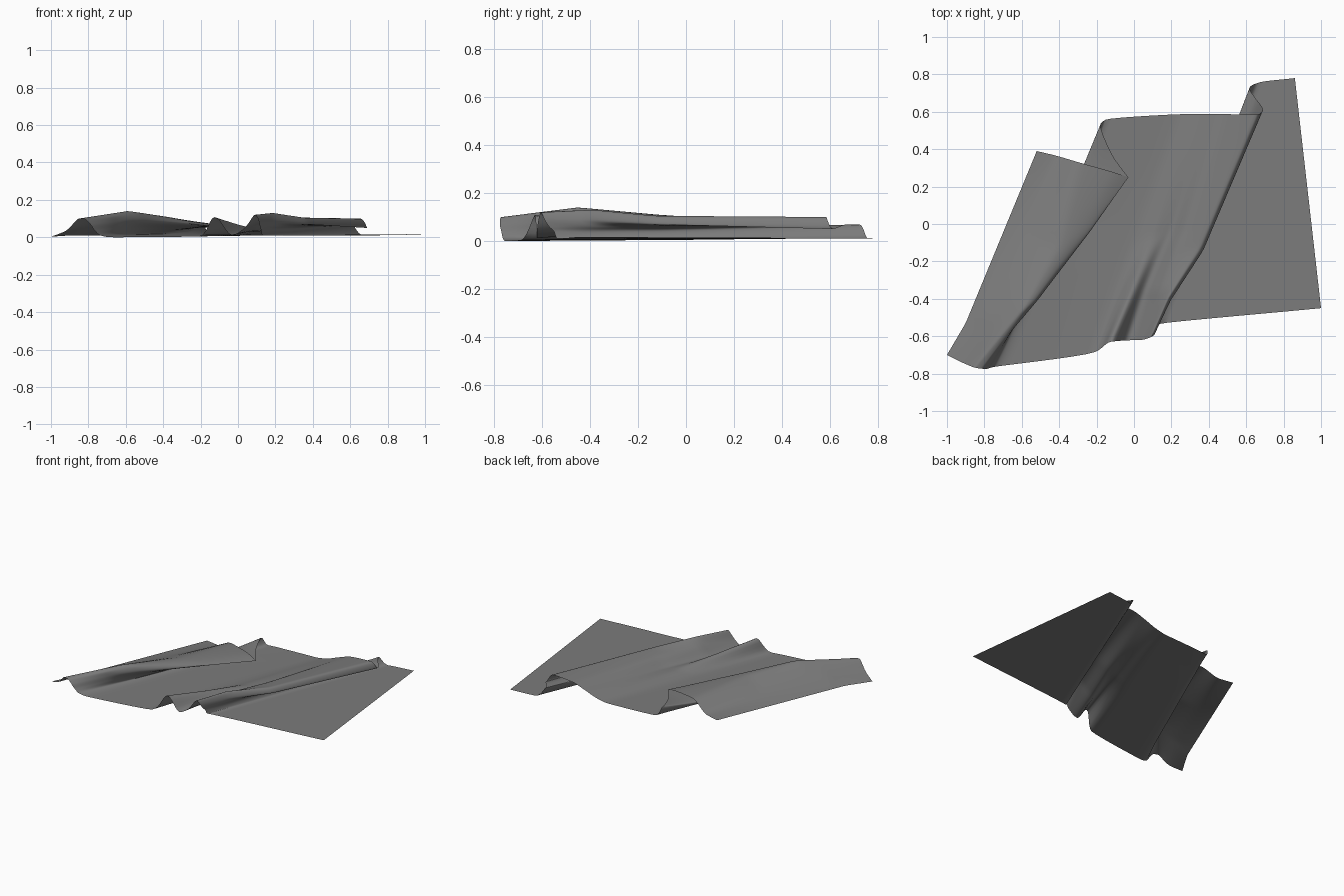
import bpy
import bmesh
from mathutils import Vector

cube = bpy.data.objects.get("Cube")
if cube:
    bpy.data.objects.remove(cube, do_unlink=True)

STEPS_ALONG = 40
STEPS_ACROSS = 6


def slope(before, after):
    """Harmonic-mean slope per axis, so the curve never overshoots its points."""
    return Vector([2 * a * b / (a + b) if a * b > 0 else 0 for a, b in zip(before, after)])


def spline(points, at):
    """Smooth curve through evenly spaced points, evaluated at one parameter."""
    rates = [q - p for p, q in zip(points, points[1:])]
    slopes = [rates[0]] + [slope(a, b) for a, b in zip(rates, rates[1:])] + [rates[-1]]
    i = min(int(at), len(rates) - 1)
    u = at - i
    rise = u * u * (3 - 2 * u)
    return (points[i] * (1 - rise) + points[i + 1] * rise
            + slopes[i] * u * (1 - u) ** 2 - slopes[i + 1] * u * u * (1 - u))


def run(*coords):
    """Resample a straight-sided line running from the front hem to the back hem."""
    points = [Vector(c) for c in coords]
    lengths = [(q - p).length for p, q in zip(points, points[1:])]
    line = []
    for k in range(STEPS_ALONG + 1):
        rest = sum(lengths) * k / STEPS_ALONG
        i = 0
        while i < len(lengths) - 1 and rest > lengths[i]:
            rest -= lengths[i]
            i += 1
        line.append(points[i].lerp(points[i + 1], rest / lengths[i]))
    return line


# Left panel, rising to a fold that hangs over to the side
left_edge = run((-1, -.7, .003), (-.9, -.53, .01), (-.52, .39, .01))
left_slope = run((-.92, -.74, .035), (-.77, -.5, .065), (-.42, .366, .015))
left_crest = run((-.85, -.768, .1), (-.59, -.45, .14), (-.4, -.12, .11), (-.28, .325, .08))
left_crest_side = run((-.82, -.773, .097), (-.54, -.42, .13), (-.28, -.05, .09), (-.12, .28, .07))
left_crease = run((-.79, -.775, .07), (-.645, -.56, .085), (-.51, -.4, .09),
                  (-.235, -.04, .07), (-.03, .25, .048))
left_under = run((-.765, -.768, .035), (-.645, -.555, .045), (-.33, -.01, .045), (-.12, .375, .056))
left_tuck = run((-.735, -.762, .01), (-.4, 0, .02), (-.27, .31, .04), (-.18, .525, .07))

# Middle panel with small ripples at its front hem
middle_start = run((-.66, -.752, 0), (-.35, 0, .005), (-.15, .558, .012))
middle_flat = run((-.21, -.685, .005), (-.06, -.2, .008), (.2, .585, .01))
ripple = run((-.125, -.63, .108), (-.01, -.36, .07), (.11, -.07, .035), (.3, .588, .025))
valley = run((-.035, -.622, .012), (.06, -.35, .03), (.19, -.03, .035), (.4, .588, .06))
right_rise = run((.035, -.62, .05), (.145, -.35, .09), (.28, -.05, .09), (.5, .587, .09))

# Right fold and the flat sheet beyond it
right_crest = run((.09, -.605, .12), (.185, -.39, .13), (.35, -.13, .105), (.655, .585, .1))
right_crease = run((.11, -.59, .09), (.195, -.41, .085), (.37, -.14, .07), (.69, .612, .05))
right_under = run((.117, -.57, .06), (.33, -.1, .06), (.65, .672, .068))
right_tuck = run((.123, -.55, .04), (.3, -.1, .045), (.617, .725, .068))
sheet_start = run((.132, -.535, .01), (.67, .757, .01))
right_edge = run((1, -.45, .017), (.86, .78, .012))

lines = [left_edge, left_slope, left_crest, left_crest_side, left_crease, left_under, left_tuck,
         middle_start, middle_flat, ripple, valley, right_rise,
         right_crest, right_crease, right_under, right_tuck, sheet_start, right_edge]

# Weave the lines into one surface
bm = bmesh.new()
count = (len(lines) - 1) * STEPS_ACROSS
rows = []
for k in range(STEPS_ALONG + 1):
    section = [line[k] for line in lines]
    rows.append([bm.verts.new(spline(section, j / STEPS_ACROSS)) for j in range(count + 1)])
for near, far in zip(rows, rows[1:]):
    for j in range(count):
        bm.faces.new((near[j], near[j + 1], far[j + 1], far[j]))

mesh = bpy.data.meshes.new("folded_cloth")
bm.to_mesh(mesh)
bm.free()
cloth = bpy.data.objects.new("folded_cloth", mesh)
bpy.context.collection.objects.link(cloth)

# Plain grey fabric
grey = bpy.data.materials.new("grey_fabric")
grey.use_nodes = True
colour = (.2, .2, .2, 1)
grey.diffuse_color = colour
grey.node_tree.nodes["Principled BSDF"].inputs["Base Color"].default_value = colour
mesh.materials.append(grey)

bpy.context.view_layer.objects.active = cloth
cloth.select_set(True)
bpy.ops.object.shade_smooth_by_angle(angle=1.2)
